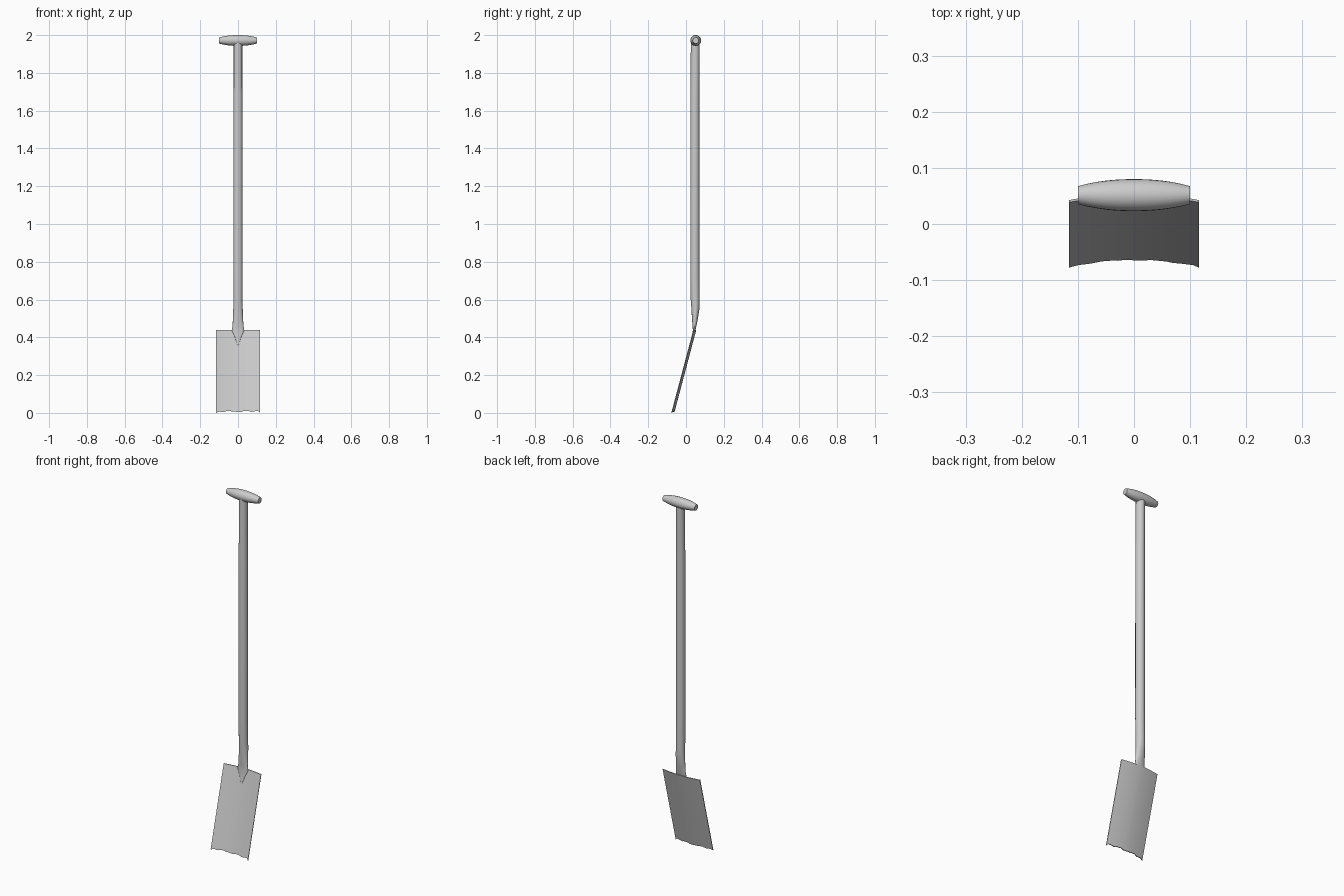
import bpy, bmesh, math, random
from mathutils import Vector

if "Cube" in bpy.data.objects:
    bpy.data.objects.remove(bpy.data.objects["Cube"])

random.seed(4)


def finish(name, bm, angle=40):
    bmesh.ops.recalc_face_normals(bm, faces=bm.faces)
    me = bpy.data.meshes.new(name)
    bm.to_mesh(me)
    bm.free()
    ob = bpy.data.objects.new(name, me)
    bpy.context.collection.objects.link(ob)
    bpy.ops.object.select_all(action='DESELECT')
    bpy.context.view_layer.objects.active = ob
    ob.select_set(True)
    bpy.ops.object.shade_smooth_by_angle(angle=math.radians(angle))
    return ob


def loft(name, sections, u, v, sides=24):
    """Skin ellipses given as (centre, radius along u, radius along v)."""
    bm = bmesh.new()
    u, v = Vector(u), Vector(v)
    rings = []
    for c, ru, rv in sections:
        rings.append([bm.verts.new(Vector(c)
                      + u * ru * math.cos(2 * math.pi * i / sides)
                      + v * rv * math.sin(2 * math.pi * i / sides))
                      for i in range(sides)])
    for a, b in zip(rings, rings[1:]):
        for i in range(sides):
            j = (i + 1) % sides
            bm.faces.new((a[i], a[j], b[j], b[i]))
    bm.faces.new(rings[0])
    bm.faces.new(rings[-1])
    return finish(name, bm)


# Straight shaft, bent at the bottom and flattened into the blade
shaft = [(0.36, 0.0285, 0.004, 0.0025), (0.40, 0.0375, 0.016, 0.004),
         (0.437, 0.043, 0.033, 0.007), (0.46, 0.045, 0.029, 0.010),
         (0.50, 0.0475, 0.027, 0.016), (0.555, 0.050, 0.025, 0.0215),
         (0.60, 0.0485, 0.024, 0.0235), (0.72, 0.047, 0.0245, 0.024),
         (1.69, 0.047, 0.024, 0.024), (1.72, 0.0475, 0.0225, 0.0235),
         (1.965, 0.049, 0.0225, 0.0235)]
loft("shaft", [((0, y, z), rx, ry) for z, y, rx, ry in shaft],
     (1, 0, 0), (0, 1, 0))

# Barrel-shaped cross grip
grip = []
for i in range(-8, 9):
    t = i / 8
    r = 0.0285 - 0.0125 * abs(t) ** 2.2
    grip.append(((0.1 * t, 0.0515, 1.9715), r, r))
loft("grip", grip, (0, 1, 0), (0, 0, 1))

# Curved, tilted blade with a slightly worn cutting edge
W, NX, NZ, TOP = 0.116, 24, 8, 0.44
bm = bmesh.new()
wear = [random.uniform(0.004, 0.011) for _ in range(NX + 1)]
wear[0] = wear[NX] = 0.0
grid = {}
for side, off in (("front", 0.0), ("back", 0.004)):
    for i in range(NX + 1):
        s = 2 * i / NX - 1
        for k in range(NZ + 1):
            z = wear[i] + (TOP - wear[i]) * k / NZ
            y = -0.078 + 0.265 * z + 0.012 * (1 - abs(s) ** 1.8) + off
            grid[side, i, k] = bm.verts.new((s * W, y, z))
for side in ("front", "back"):
    for i in range(NX):
        for k in range(NZ):
            bm.faces.new([grid[side, a, b] for a, b in
                          ((i, k), (i + 1, k), (i + 1, k + 1), (i, k + 1))])
border = ([(i, 0) for i in range(NX)] + [(NX, k) for k in range(NZ)]
          + [(i, NZ) for i in range(NX, 0, -1)] + [(0, k) for k in range(NZ, 0, -1)])
for a, b in zip(border, border[1:] + border[:1]):
    bm.faces.new((grid[("front",) + a], grid[("front",) + b],
                  grid[("back",) + b], grid[("back",) + a]))
finish("blade", bm)
